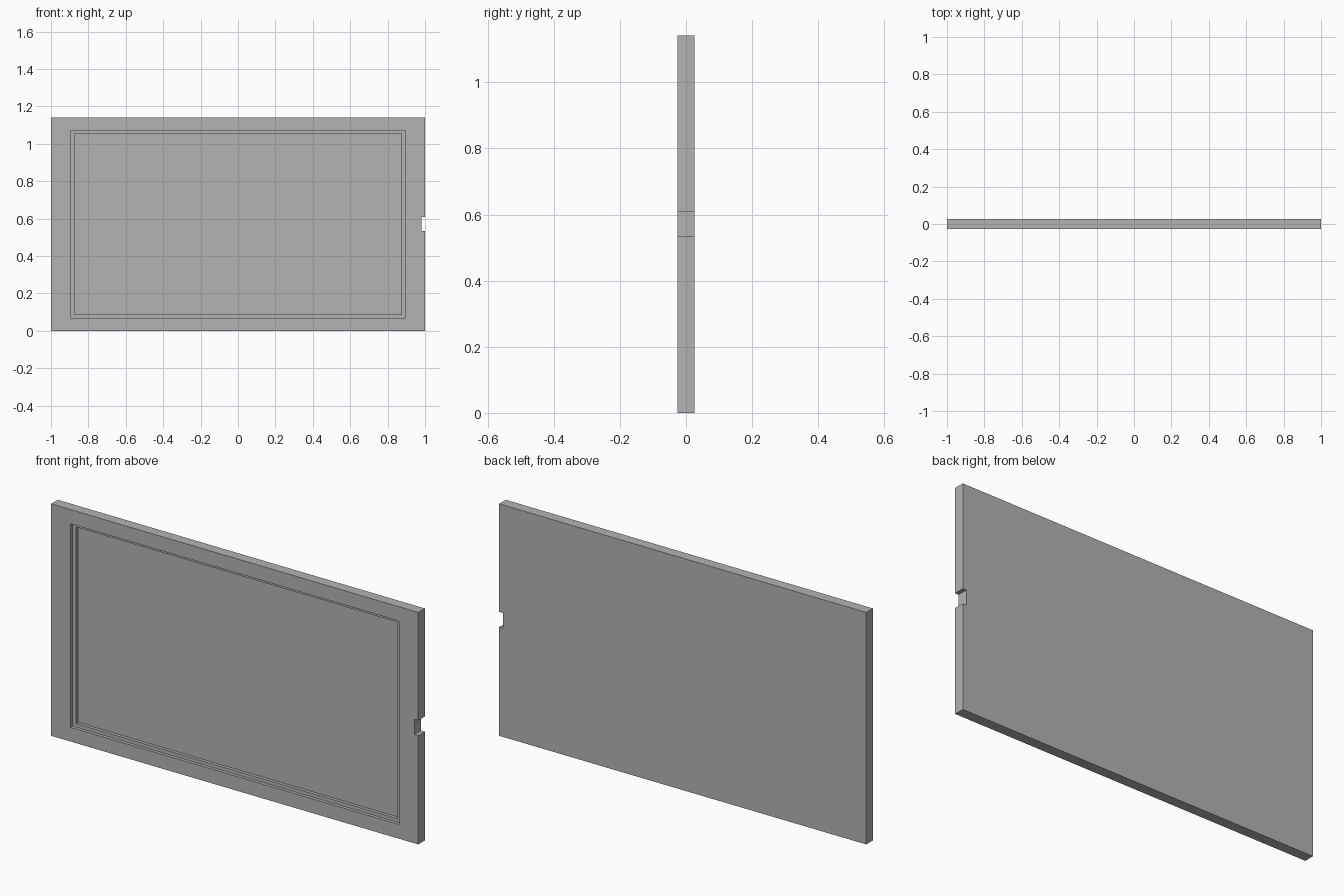
import bpy

WIDTH, DEPTH, HEIGHT = 2.0, 0.052, 1.142
FRONT = -DEPTH / 2

cube = bpy.data.objects.get("Cube")
if cube:
    bpy.data.objects.remove(cube, do_unlink=True)

# Single plain grey
grey = bpy.data.materials.new("plain grey")
grey.use_nodes = True
colour = (0.45, 0.45, 0.45, 1)
grey.diffuse_color = colour
grey.node_tree.nodes["Principled BSDF"].inputs["Base Color"].default_value = colour


def box(name, low, high):
    """Box between two opposite corners."""
    centre = [(a + b) / 2 for a, b in zip(low, high)]
    bpy.ops.mesh.primitive_cube_add(size=1, location=centre)
    obj = bpy.context.object
    obj.name = name
    obj.scale = [b - a for a, b in zip(low, high)]
    bpy.ops.object.transform_apply(location=True, rotation=False, scale=True)
    obj.data.materials.append(grey)
    return obj


def cut(target, cutter):
    """Subtract the cutter from the target, then discard it."""
    cutter.hide_render = True
    mod = target.modifiers.new(cutter.name, "BOOLEAN")
    mod.operation = "DIFFERENCE"
    mod.solver = "EXACT"
    mod.object = cutter
    bpy.context.view_layer.objects.active = target
    bpy.ops.object.modifier_apply(modifier=mod.name)
    bpy.data.objects.remove(cutter, do_unlink=True)


# Flat slab
panel = box("panel", (-WIDTH / 2, FRONT, 0), (WIDTH / 2, -FRONT, HEIGHT))

# Stepped recess in the front: outer ledge, then the deeper floor
for name, half_width, margin, depth in (("ledge_cutter", 0.895, 0.07, 0.016),
                                        ("floor_cutter", 0.875, 0.087, 0.032)):
    cut(panel, box(name, (-half_width, FRONT - 0.05, margin),
                   (half_width, FRONT + depth, HEIGHT - margin)))

# Small notch through the left edge
cut(panel, box("notch_cutter", (0.98, -0.1, 0.535), (1.1, 0.1, 0.61)))
